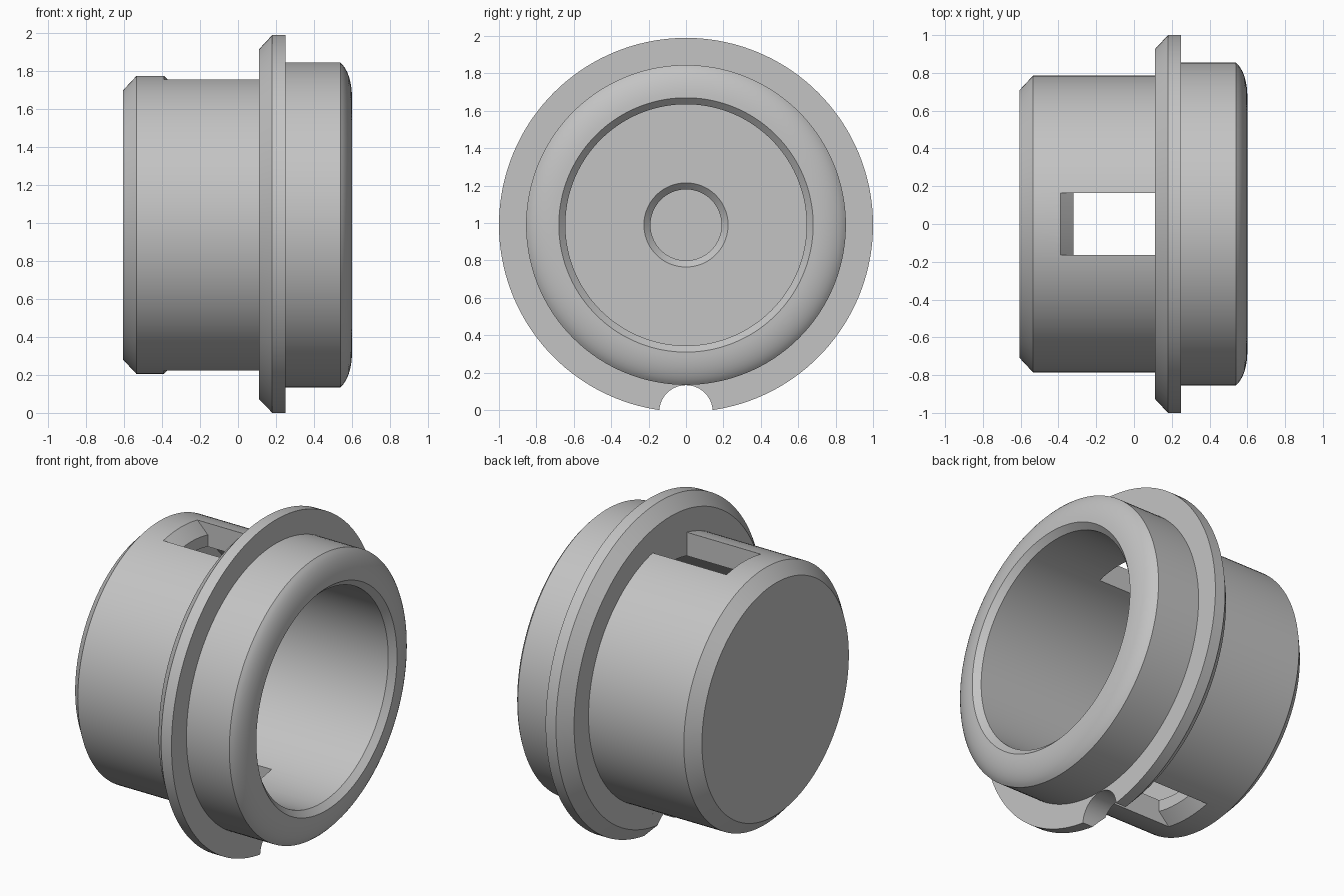
import bpy, bmesh, math

cube = bpy.data.objects.get("Cube")
if cube:
    bpy.data.objects.remove(cube, do_unlink=True)

AXIS_Z = 0.99      # height of the turning axis, which runs along x
SEGMENTS = 144

grey = bpy.data.materials.new("plain grey")
grey.use_nodes = True
colour = (0.55, 0.55, 0.55, 1)
grey.diffuse_color = colour
grey.node_tree.nodes["Principled BSDF"].inputs["Base Color"].default_value = colour


def finish(name, bm):
    bmesh.ops.recalc_face_normals(bm, faces=bm.faces)
    mesh = bpy.data.meshes.new(name)
    bm.to_mesh(mesh)
    bm.free()
    mesh.materials.append(grey)
    obj = bpy.data.objects.new(name, mesh)
    obj.location.z = AXIS_Z
    bpy.context.collection.objects.link(obj)
    return obj


def loft(name, rings, closed):
    """Join rings of points with quads; the two end rings are capped."""
    bm = bmesh.new()
    rows = [[bm.verts.new(p) for p in ring] for ring in rings]
    n = len(rows[0])
    for a, b in zip(rows, rows[1:]):
        for i in range(n if closed else n - 1):
            j = (i + 1) % n
            bm.faces.new((a[i], a[j], b[j], b[i]))
    bm.faces.new(rows[0])
    bm.faces.new(rows[-1])
    return finish(name, bm)


def turned(name, profile, centre_z=0.0):
    """Revolve (x, radius) points about the x direction."""
    angles = [2 * math.pi * i / SEGMENTS for i in range(SEGMENTS)]
    rings = [[(x, r * math.sin(a), centre_z + r * math.cos(a)) for a in angles]
             for x, r in profile]
    return loft(name, rings, True)


# Cup with collar, rounded mouth, hollow bore and a blind centre hole
outside = [(-0.605, 0.71), (-0.535, 0.785), (0.11, 0.785), (0.11, 0.925),
           (0.18, 1.0), (0.25, 1.0), (0.25, 0.855), (0.54, 0.855)]
lip = []
for i in range(1, 9):
    t = math.radians(25 + 65 * i / 8)
    k = (math.sin(t) - math.sin(math.radians(25))) / (1 - math.sin(math.radians(25)))
    lip.append((0.54 + 0.06 * k, 0.68 + 0.175 * math.cos(t) / math.cos(math.radians(25))))
inside = [(0.565, 0.645), (-0.46, 0.645), (-0.46, 0.225), (-0.495, 0.19), (-0.55, 0.19)]
cup = turned("flanged_cup", outside + lip + inside)


# Side windows with a ramped end, through the wall at top and bottom
def window_cutter(name, side):
    section = [(-0.45, 0.845), (0.1102, 0.845), (0.1102, 0.5), (-0.32, 0.5), (-0.32, 0.715)]
    rings = []
    for i in range(13):
        y = 0.165 * (i / 6 - 1)
        rings.append([(x, y, side * math.sqrt(r * r - y * y)) for x, r in section])
    return loft(name, rings, True)


cutters = [window_cutter("top_window_cutter", 1),
           window_cutter("bottom_window_cutter", -1),
           turned("collar_notch_cutter", [(0.05, 0.143), (0.3, 0.143)], -1.0)]

bpy.ops.object.select_all(action="DESELECT")
bpy.context.view_layer.objects.active = cup
cup.select_set(True)
for cutter in cutters:
    mod = cup.modifiers.new(cutter.name, "BOOLEAN")
    mod.operation = "DIFFERENCE"
    mod.solver = "EXACT"
    mod.object = cutter
    bpy.ops.object.modifier_apply(modifier=mod.name)
    bpy.data.objects.remove(cutter, do_unlink=True)

bpy.ops.object.shade_smooth_by_angle(angle=math.radians(20))
